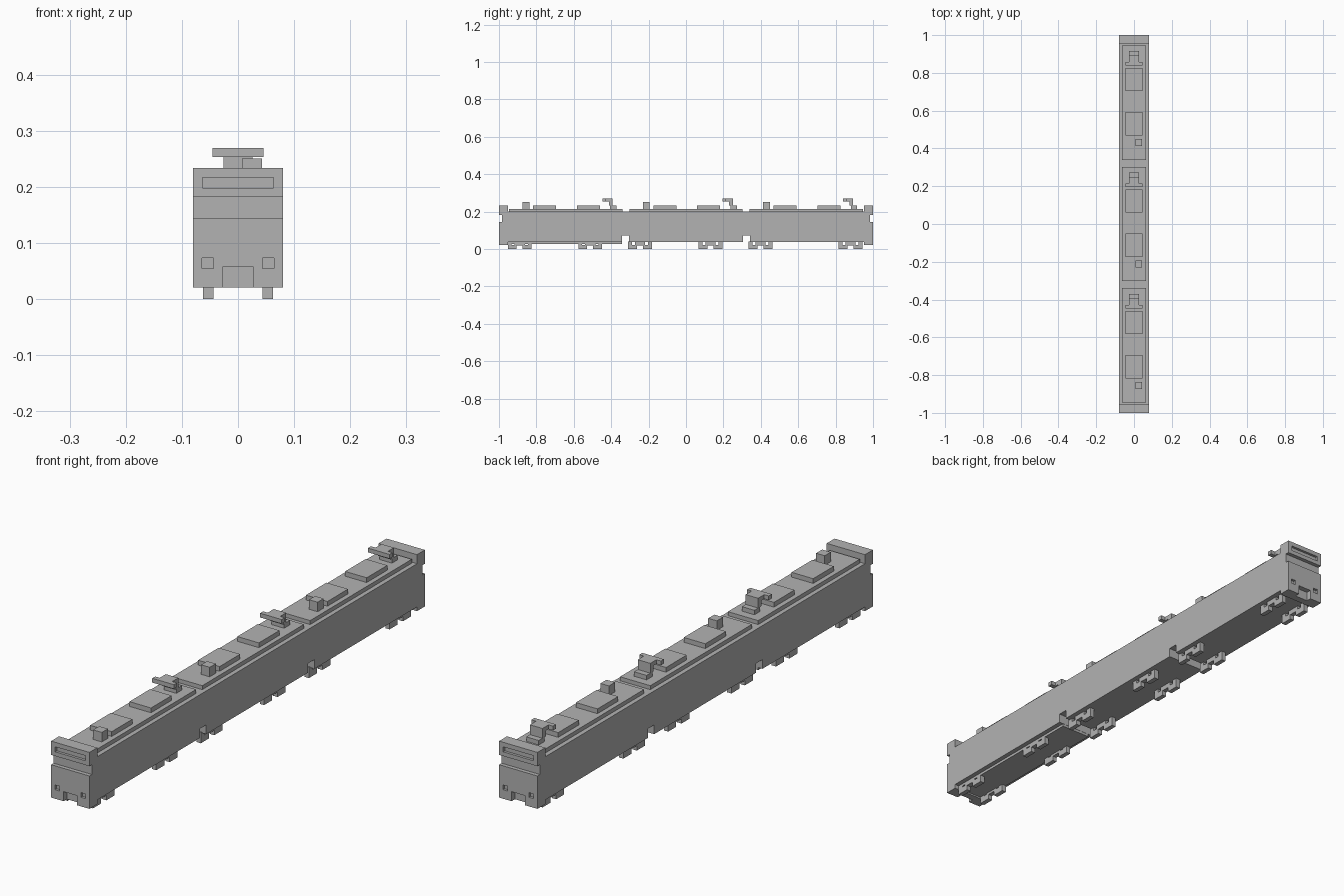
import bpy
import bmesh

cube = bpy.data.objects.get("Cube")
if cube:
    bpy.data.objects.remove(cube, do_unlink=True)

grey = bpy.data.materials.new("plain_grey")
grey.use_nodes = True
grey.diffuse_color = (0.45, 0.45, 0.45, 1)
grey.node_tree.nodes["Principled BSDF"].inputs["Base Color"].default_value = grey.diffuse_color


def extrude_profile(name, points, x0, x1):
    """Extrude a closed (y, z) outline from x0 to x1."""
    bm = bmesh.new()
    face = bm.faces.new([bm.verts.new((x0, y, z)) for y, z in points])
    result = bmesh.ops.extrude_face_region(bm, geom=[face])
    moved = [g for g in result["geom"] if isinstance(g, bmesh.types.BMVert)]
    bmesh.ops.translate(bm, verts=moved, vec=(x1 - x0, 0, 0))
    bmesh.ops.recalc_face_normals(bm, faces=bm.faces)
    mesh = bpy.data.meshes.new(name)
    bm.to_mesh(mesh)
    bm.free()
    mesh.materials.append(grey)
    obj = bpy.data.objects.new(name, mesh)
    bpy.context.collection.objects.link(obj)
    return obj


def box(name, x0, x1, y0, y1, z0, z1):
    return extrude_profile(name, [(y0, z0), (y1, z0), (y1, z1), (y0, z1)], x0, x1)


def cut(target, cutter):
    mod = target.modifiers.new("recess", "BOOLEAN")
    mod.operation = "DIFFERENCE"
    mod.solver = "EXACT"
    mod.object = cutter
    bpy.context.view_layer.objects.active = target
    bpy.ops.object.modifier_apply(modifier=mod.name)
    bpy.data.objects.remove(cutter, do_unlink=True)


# Continuous body with raised cab ends, window grooves and gangway notches
WIDTH = 0.08
FLOOR = 0.037
ROOF = 0.2
half = [(0.304, FLOOR), (0.304, 0.072), (0.341, 0.072), (0.341, FLOOR),
        (0.953, FLOOR), (0.953, 0.021), (1, 0.021), (1, 0.145),
        (0.985, 0.145), (0.985, 0.182), (1, 0.182), (1, 0.234),
        (0.953, 0.234), (0.953, ROOF)]
body = extrude_profile("train_body", half + [(-y, z) for y, z in reversed(half)], -WIDTH, WIDTH)

# Recessed sign, lamps and coupler pocket at both ends
for end in (-1, 1):
    def recess(x0, x1, z0, z1, depth):
        y0, y1 = sorted((end * (1 - depth), end * 1.02))
        cut(body, box("cutter", x0, x1, y0, y1, z0, z1))
    recess(-0.063, 0.063, 0.198, 0.217, 0.01)
    recess(-0.064, -0.044, 0.055, 0.073, 0.01)
    recess(0.044, 0.064, 0.055, 0.073, 0.01)
    recess(-0.028, 0.028, 0, 0.057, 0.02)

# Pantograph arm outline and bogie side outline
arm = [(0.272, 0.21), (0.272, 0.232), (0.25, 0.232), (0.25, 0.269),
       (0.2, 0.269), (0.2, 0.253), (0.23, 0.253), (0.23, 0.232),
       (0.238, 0.232), (0.238, 0.21)]
TOP = FLOOR + 0.003
side = [(0.016, 0.018), (0.016, 0), (0.064, 0), (0.064, TOP),
        (0.043, TOP), (0.043, 0.023), (0.027, 0.023), (0.027, TOP)]
bogie = side + [(-y, z) for y, z in reversed(side)]

PITCH = 0.643
for number, car in enumerate(("front", "middle", "rear")):
    y = (number - 1) * PITCH

    # Roof deck and equipment
    lo, hi = max(y - 0.303, -0.954), min(y + 0.303, 0.954)
    box(car + "_roof_deck", -0.063, 0.063, lo, hi, ROOF - 0.002, 0.215)
    for label, start in (("rear", 0.06), ("front", -0.174)):
        box(f"{car}_{label}_roof_unit", -0.045, 0.045, y + start, y + start + 0.123, 0.21, 0.233)
    box(car + "_roof_vent", 0.007, 0.043, y - 0.23, y - 0.194, 0.21, 0.251)

    # Pantograph with cross bar
    extrude_profile(car + "_pantograph_arm", [(y + p, z) for p, z in arm], -0.026, 0.026)
    box(car + "_pantograph_bar", -0.045, 0.045, y + 0.196, y + 0.214, 0.253, 0.269)

    # Bogie side frames, the outer ones set just inside the cab ends
    for label, centre in (("front", -0.246), ("rear", 0.131 if number < 2 else 0.237)):
        if number == 0:
            centre = y + (-0.246 if label == "front" else 0.131)
        elif number == 1:
            centre = y + centre
        else:
            centre = y + (-0.245 if label == "front" else 0.236)
        for hand, sign in (("left", 1), ("right", -1)):
            extrude_profile(f"{car}_{label}_bogie_{hand}",
                            [(centre + p, z) for p, z in bogie], sign * 0.044, sign * 0.062)

# Shallow underfloor plate on the front car
box("front_underfloor_plate", -0.062, 0.062, -0.953, -0.342, 0.027, FLOOR + 0.002)
